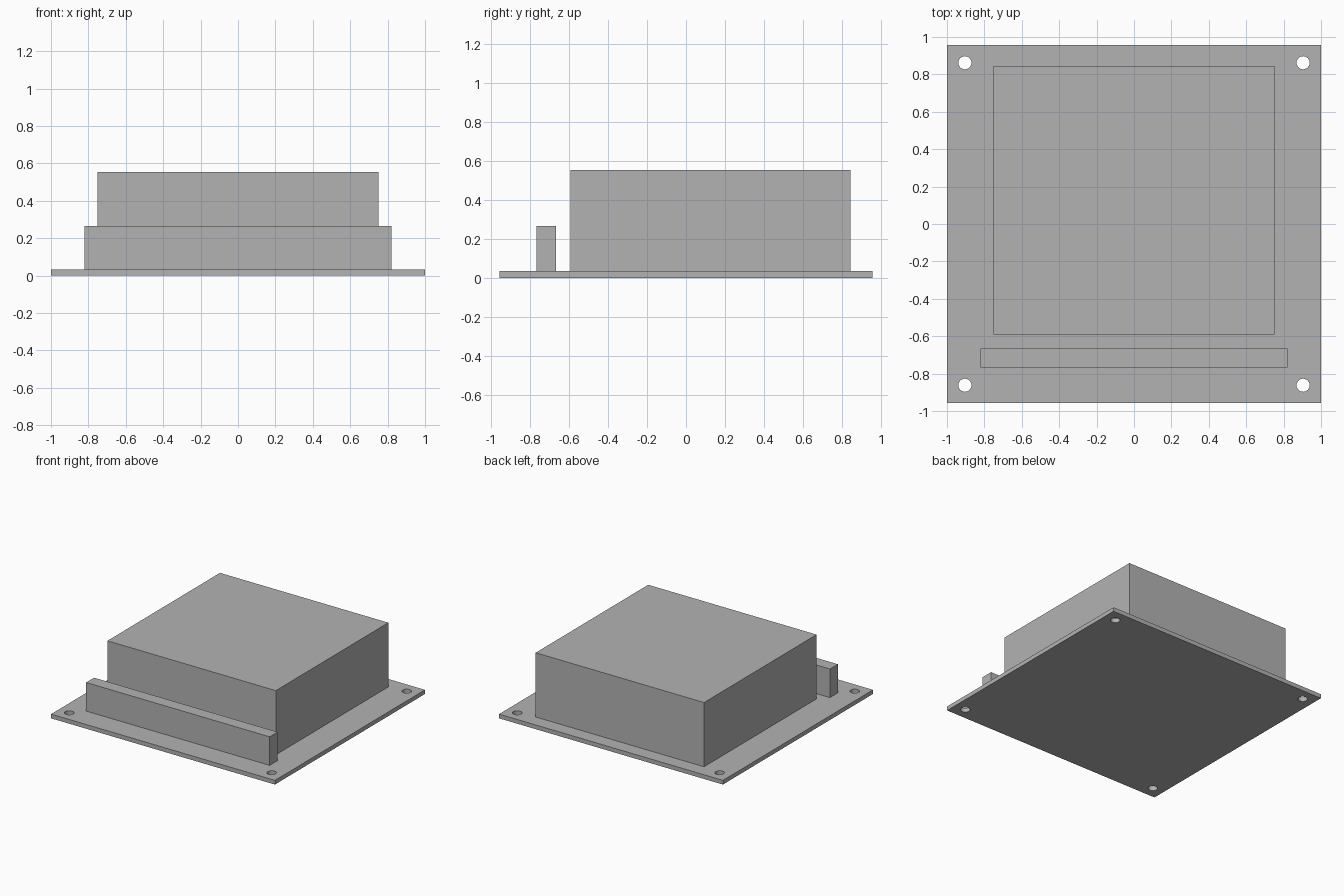
import bpy

# Remove the default object
default = bpy.data.objects.get("Cube")
if default:
    bpy.data.objects.remove(default, do_unlink=True)

# Single plain grey material
grey = bpy.data.materials.new("plain_grey")
grey.use_nodes = True
colour = (0.45, 0.45, 0.45, 1)
grey.diffuse_color = colour
grey.node_tree.nodes["Principled BSDF"].inputs["Base Color"].default_value = colour


def box(name, low, high):
    """Axis-aligned block between two corners."""
    centre = [(a + b) / 2 for a, b in zip(low, high)]
    bpy.ops.mesh.primitive_cube_add(size=1, location=centre)
    obj = bpy.context.object
    obj.name = name
    obj.scale = [b - a for a, b in zip(low, high)]
    bpy.ops.object.transform_apply(location=False, rotation=False, scale=True)
    obj.data.materials.append(grey)
    return obj


HALF_X, HALF_Y, BOARD = 1.0, 0.957, 0.034
HOLE_X, HOLE_Y, HOLE_R = 0.904, 0.862, 0.035

# Thin base board
board = box("base_board", (-HALF_X, -HALF_Y, 0), (HALF_X, HALF_Y, BOARD))

# Round mounting hole in each corner
for sx in (-1, 1):
    for sy in (-1, 1):
        bpy.ops.mesh.primitive_cylinder_add(
            vertices=32, radius=HOLE_R, depth=0.2,
            location=(sx * HOLE_X, sy * HOLE_Y, BOARD / 2))
        cutter = bpy.context.object
        cutter.name = "hole_cutter"
        cutter.hide_render = True
        cutter.data.materials.append(grey)
        cut = board.modifiers.new("mounting_hole", "BOOLEAN")
        cut.operation = "DIFFERENCE"
        cut.solver = "EXACT"
        cut.object = cutter
        bpy.context.view_layer.objects.active = board
        bpy.ops.object.modifier_apply(modifier=cut.name)
        bpy.data.objects.remove(cutter, do_unlink=True)

# Smooth hole walls, sharp rims
bpy.ops.object.select_all(action="DESELECT")
board.select_set(True)
bpy.context.view_layer.objects.active = board
bpy.ops.object.shade_smooth_by_angle()

# Large main housing and the low connector strip in front of it
box("main_housing", (-0.752, -0.592, BOARD), (0.752, 0.844, 0.553))
box("connector_strip", (-0.82, -0.767, BOARD), (0.82, -0.666, 0.265))
